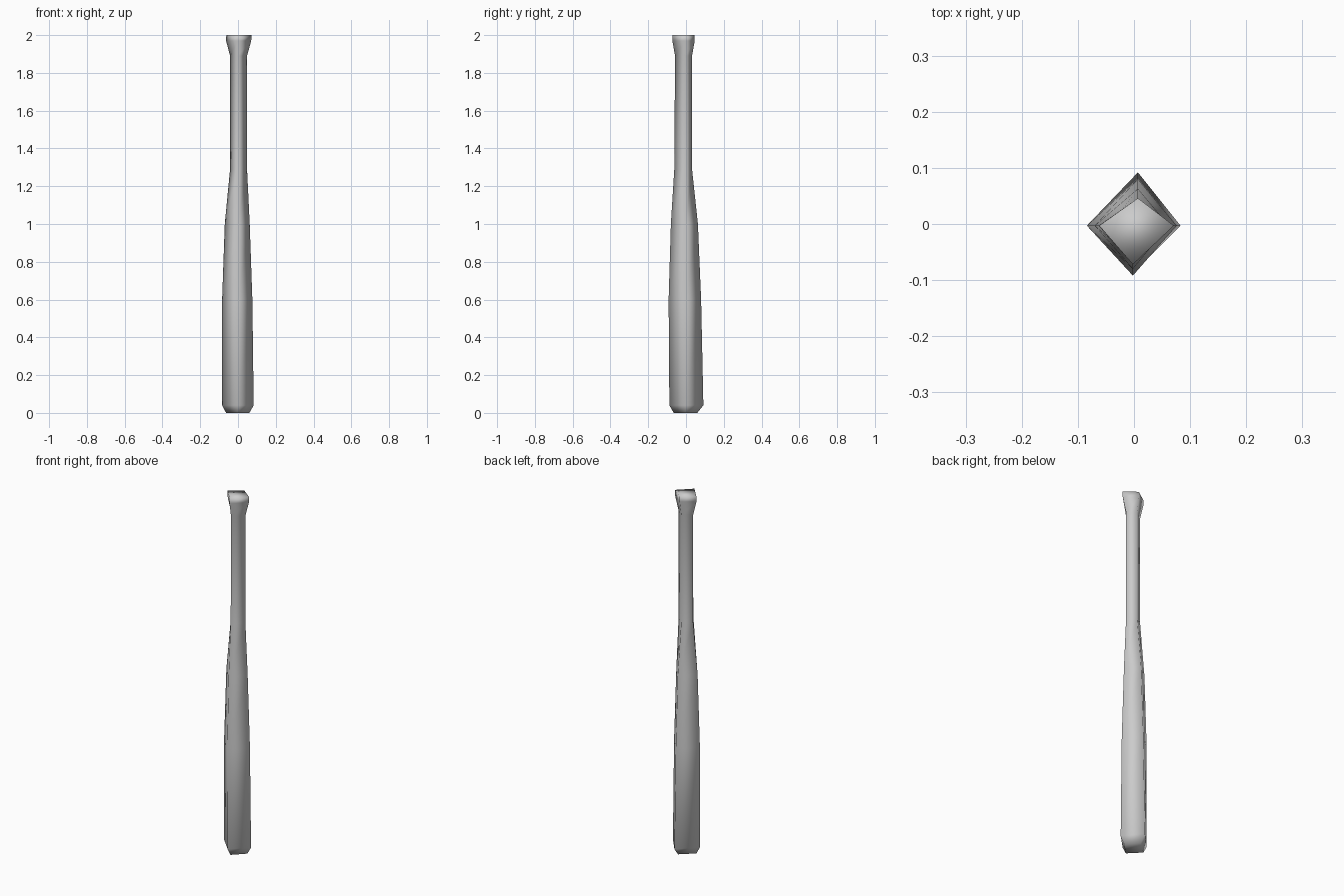
import bpy, bmesh

if "Cube" in bpy.data.objects:
    bpy.data.objects.remove(bpy.data.objects["Cube"])

# Ring profile: height, left, right, front, back corner positions
RINGS = [
    (0.00, -0.063, 0.060, -0.065, 0.060),
    (0.04, -0.084, 0.083, -0.088, 0.092),
    (0.60, -0.084, 0.076, -0.092, 0.080),
    (1.00, -0.070, 0.062, -0.080, 0.063),
    (1.29, -0.042, 0.048, -0.062, 0.032),
    (1.89, -0.042, 0.048, -0.058, 0.032),
    (1.97, -0.063, 0.070, -0.072, 0.046),
    (2.00, -0.062, 0.071, -0.072, 0.046),
]

# Four-sided bat body, lofted through the rings
bm = bmesh.new()
loops = []
for z, left, right, front, back in RINGS:
    corners = [(right, -0.003), (0.007, back), (left, -0.003), (-0.002, front)]
    loops.append([bm.verts.new((x, y, z)) for x, y in corners])

for low, high in zip(loops, loops[1:]):
    for i in range(4):
        j = (i + 1) % 4
        bm.faces.new((low[i], low[j], high[j], high[i]))

# Barrel end and knob end caps
bm.faces.new(loops[0][::-1])
bm.faces.new(loops[-1])

bmesh.ops.recalc_face_normals(bm, faces=bm.faces)
for face in bm.faces:
    face.smooth = True

mesh = bpy.data.meshes.new("bat")
bm.to_mesh(mesh)
bm.free()
bat = bpy.data.objects.new("bat", mesh)
bpy.context.collection.objects.link(bat)
